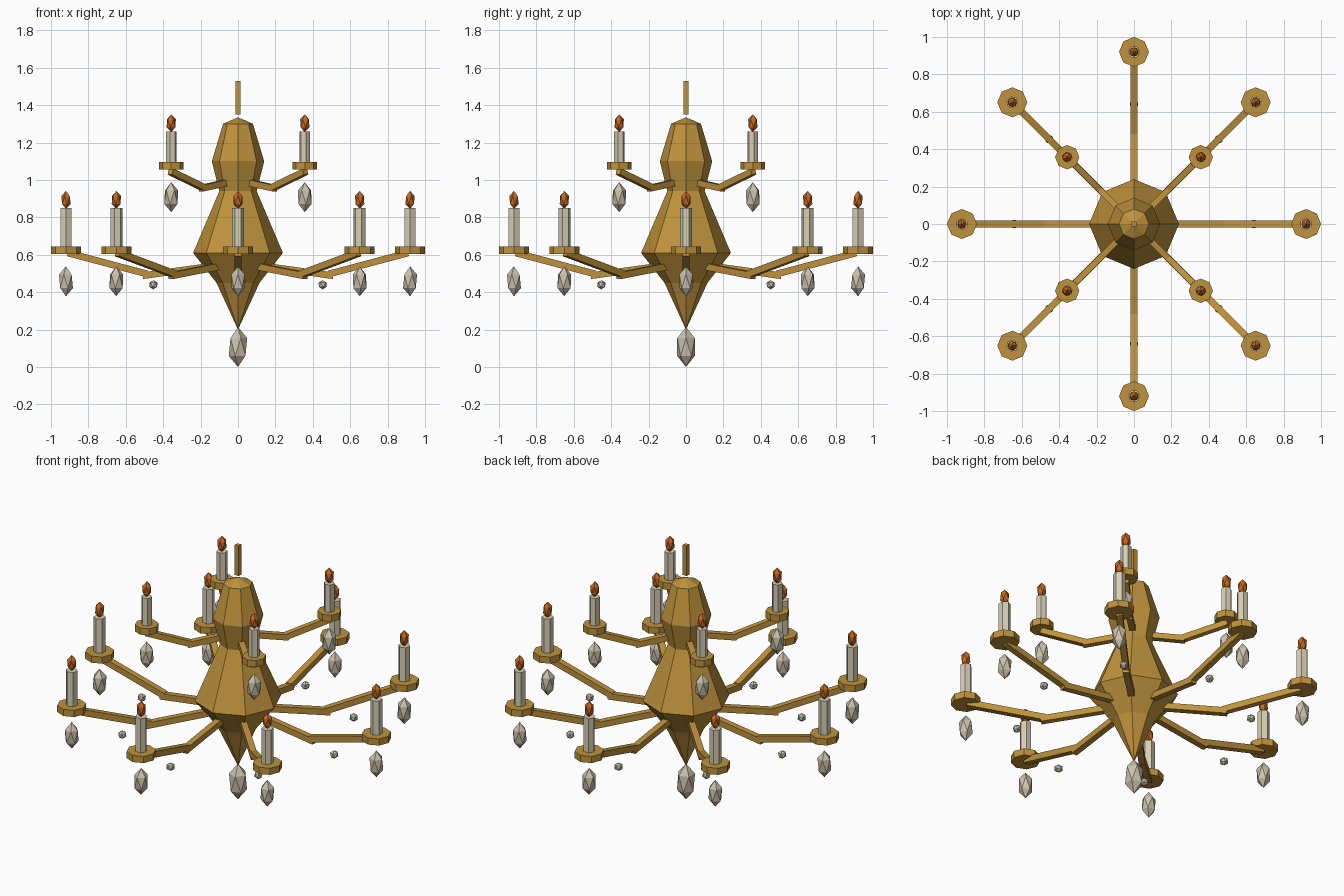
import bpy, bmesh
from math import atan2, hypot, pi, cos, sin
from mathutils import Matrix, Vector

cube = bpy.data.objects.get("Cube")
if cube:
    bpy.data.objects.remove(cube)


def material(name, color):
    m = bpy.data.materials.new(name)
    m.use_nodes = True
    m.diffuse_color = (*color, 1)
    m.node_tree.nodes["Principled BSDF"].inputs["Base Color"].default_value = (*color, 1)
    return m


gold = material("antique gold", (0.52, 0.29, 0.045))
wax = material("cream wax", (0.68, 0.62, 0.45))
glass = material("cut glass", (0.60, 0.54, 0.41))
fire = material("flame orange", (0.58, 0.14, 0.015))


def finish(name, bm, mat, matrix=Matrix()):
    mesh = bpy.data.meshes.new(name)
    bm.to_mesh(mesh)
    bm.free()
    mesh.materials.append(mat)
    ob = bpy.data.objects.new(name, mesh)
    ob.matrix_world = matrix
    bpy.context.collection.objects.link(ob)
    return ob


def prism(name, sides, radius, z0, z1, mat, turn, r=0):
    bm = bmesh.new()
    bmesh.ops.create_cone(bm, cap_ends=True, segments=sides, radius1=radius,
                          radius2=radius, depth=z1 - z0)
    return finish(name, bm, mat, turn @ Matrix.Translation((r, 0, (z0 + z1) / 2)))


def gem(name, radius, half_height, z, mat, turn=Matrix(), r=0):
    bm = bmesh.new()
    bmesh.ops.create_icosphere(bm, subdivisions=1, radius=1)
    bmesh.ops.scale(bm, vec=(radius, radius, half_height), verts=bm.verts)
    return finish(name, bm, mat, turn @ Matrix.Translation((r, 0, z)))


def bar(name, start, end, thick, turn):
    """Square bar between two (radius, height) points."""
    dr, dz = end[0] - start[0], end[1] - start[1]
    bm = bmesh.new()
    bmesh.ops.create_cube(bm, size=1)
    bmesh.ops.scale(bm, vec=(hypot(dr, dz), thick, thick), verts=bm.verts)
    mid = Vector(((start[0] + end[0]) / 2, 0, (start[1] + end[1]) / 2))
    tilt = Matrix.Rotation(-atan2(dz, dr), 4, "Y")
    return finish(name, bm, gold, turn @ Matrix.Translation(mid) @ tilt)


# Central body: eight-sided lathe
profile = [(0, 0.2), (0.115, 0.45), (0.24, 0.61), (0.1, 0.94),
           (0.14, 1.1), (0.08, 1.3), (0, 1.335)]
bm = bmesh.new()
verts = [bm.verts.new((r, 0, z)) for r, z in profile]
edges = [bm.edges.new(pair) for pair in zip(verts, verts[1:])]
bmesh.ops.spin(bm, geom=verts + edges, cent=(0, 0, 0), axis=(0, 0, 1),
               angle=2 * pi, steps=8)
bmesh.ops.remove_doubles(bm, verts=bm.verts, dist=0.001)
bmesh.ops.recalc_face_normals(bm, faces=bm.faces)
finish("body", bm, gold)

# Hanging rod and bottom pendant
prism("hanging_rod", 4, 0.019, 1.35, 1.53, gold, Matrix.Rotation(pi / 4, 4, "Z"))
gem("bottom_pendant", 0.055, 0.107, 0.107, glass)


def branch(tier, angle, inner, outer, thick, r, dish_z, dish_r, candle_r, candle_h):
    """Bent arm with dish, candle, flame and hanging crystal."""
    turn = Matrix.Rotation(angle, 4, "Z")
    top = dish_z + 0.04
    bar(tier + "_inner_arm", *inner, thick, turn)
    bar(tier + "_outer_arm", *outer, thick, turn)
    prism(tier + "_dish", 8, dish_r, dish_z, top, gold, turn, r)
    prism(tier + "_candle", 6, candle_r, top, top + candle_h, wax, turn, r)
    gem(tier + "_flame", 0.028, 0.048, top + candle_h + 0.043, fire, turn, r)
    gem(tier + "_crystal", 0.042, 0.08, dish_z - 0.147, glass, turn, r)


# Lower tier: eight branches with a small bead under each arm
for i in range(8):
    angle = i * pi / 4
    branch("lower", angle, ((0.1, 0.545), (0.51, 0.488)), ((0.485, 0.497), (0.91, 0.61)),
           0.036, 0.92, 0.605, 0.08, 0.033, 0.205)
    gem("bead", 0.025, 0.025, 0.44, glass, Matrix.Rotation(angle, 4, "Z"), 0.64)

# Upper tier: four diagonal branches
for i in range(4):
    branch("upper", (i + 0.5) * pi / 2, ((0.06, 0.99), (0.28, 0.955)),
           ((0.255, 0.957), (0.51, 1.045)), 0.034, 0.505, 1.055, 0.065, 0.03, 0.165)
